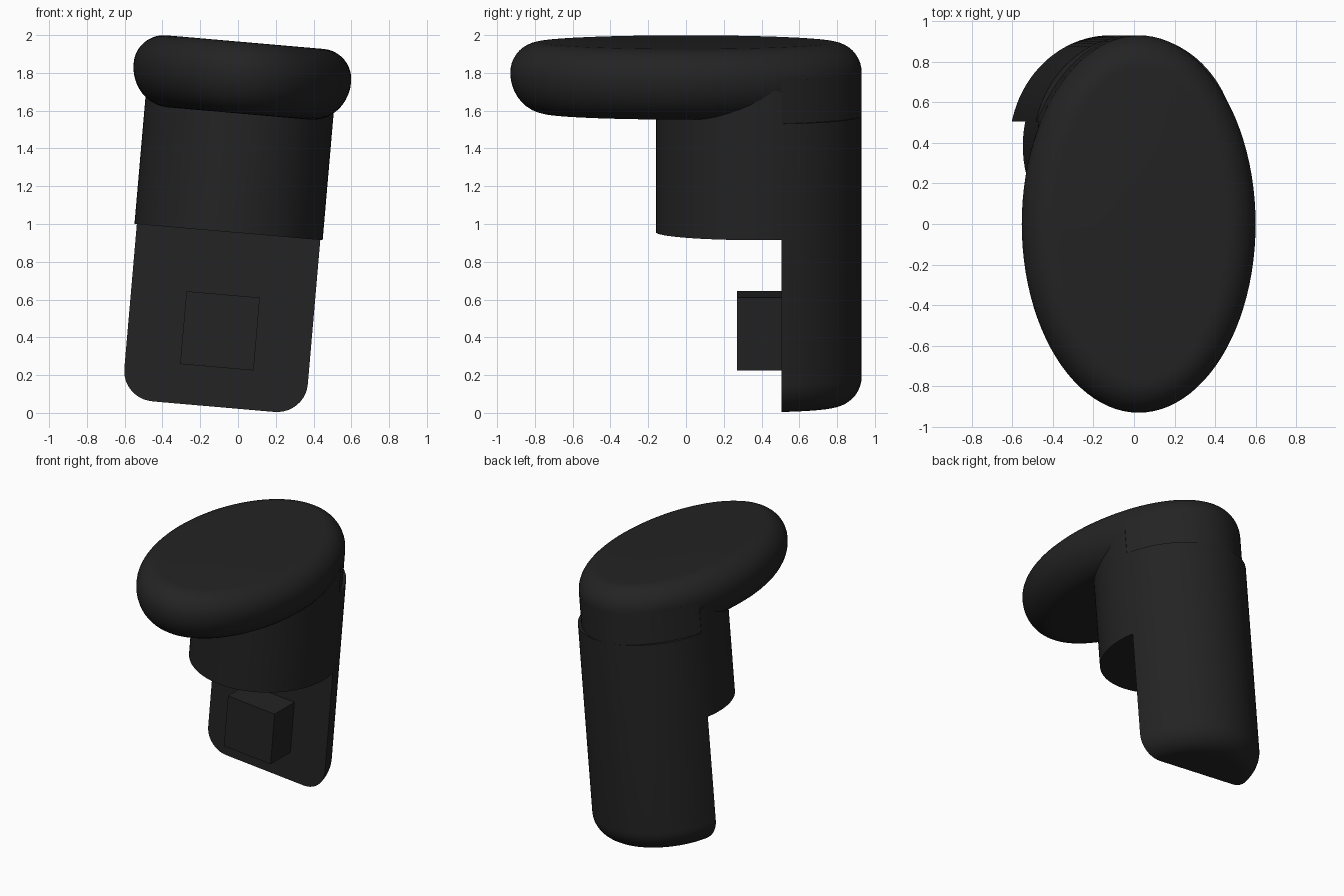
import bpy, bmesh, math

if "Cube" in bpy.data.objects:
    bpy.data.objects.remove(bpy.data.objects["Cube"])

TILT = math.radians(4.95)
ORIGIN = (-0.13, 0.0, 0.033)
SEGS = 96
SPLIT = 0.505      # depth where the back shell meets the front neck

black = bpy.data.materials.new("matte black")
black.diffuse_color = (0.017, 0.017, 0.017, 1)
black.use_nodes = True
black.node_tree.nodes["Principled BSDF"].inputs["Base Color"].default_value = black.diffuse_color


def finish(bm, name, smooth=True):
    bmesh.ops.recalc_face_normals(bm, faces=bm.faces)
    me = bpy.data.meshes.new(name)
    bm.to_mesh(me)
    bm.free()
    me.materials.append(black)
    ob = bpy.data.objects.new(name, me)
    bpy.context.collection.objects.link(ob)
    ob.location = ORIGIN
    ob.rotation_euler = (0, TILT, 0)
    if smooth:
        bpy.ops.object.select_all(action='DESELECT')
        ob.select_set(True)
        bpy.context.view_layer.objects.active = ob
        bpy.ops.object.shade_smooth_by_angle(angle=math.radians(35))
    return ob


def oval_solid(name, rx, ry, cy, profile, keep=0):
    """Loft ovals through (inset, height) pairs; keep=1 / -1 keeps the back / front of SPLIT."""
    bm = bmesh.new()
    rings = []
    for inset, h in profile:
        rings.append([bm.verts.new(((rx - inset) * math.cos(a), cy + (ry - inset) * math.sin(a), h))
                      for a in (2 * math.pi * i / SEGS for i in range(SEGS))])
    for lo, hi in zip(rings, rings[1:]):
        for i in range(SEGS):
            j = (i + 1) % SEGS
            bm.faces.new((lo[i], lo[j], hi[j], hi[i]))
    bm.faces.new(rings[0])
    bm.faces.new(rings[-1])
    if keep:
        cut = bmesh.ops.bisect_plane(bm, geom=bm.verts[:] + bm.edges[:] + bm.faces[:],
                                     plane_co=(0, SPLIT, 0), plane_no=(0, 1, 0),
                                     clear_inner=keep > 0, clear_outer=keep < 0)
        edges = [e for e in cut['geom_cut'] if isinstance(e, bmesh.types.BMEdge)]
        bmesh.ops.holes_fill(bm, edges=edges, sides=0)
    return finish(bm, name)


def round_edge(r_in, r_up, h, bottom, steps=10):
    """Quarter-round profile from a flat end to the wall, or the reverse for the top."""
    pts = []
    for i in range(steps + 1):
        a = math.pi / 2 * i / steps
        if bottom:
            pts.append((r_in * (1 - math.sin(a)), h + r_up * (1 - math.cos(a))))
        else:
            pts.append((r_in * (1 - math.cos(a)), h - r_up * (1 - math.sin(a))))
    return pts


# Oval cap with fully rounded rim
oval_solid("cap", 0.578, 0.93, 0.0,
           round_edge(0.20, 0.215, 1.558, True) + round_edge(0.16, 0.16, 1.937, False)[1:])

# Rim wall running down from the back of the cap
oval_solid("cap_back_wall", 0.578, 0.93, 0.0, [(0, 1.545), (0, 1.776)], keep=1)

# Long back shell with rounded foot
oval_solid("back_shell", 0.5, 0.545, 0.385,
           round_edge(0.16, 0.16, 0.0, True) + [(0, 1.545)], keep=1)

# Short front neck under the cap
oval_solid("front_neck", 0.5, 0.545, 0.385, [(0, 0.928), (0, 1.72)], keep=-1)

# Square peg on the flat face of the shell
bm = bmesh.new()
bmesh.ops.create_cube(bm, size=1)
for v in bm.verts:
    v.co = (v.co.x * 0.39, 0.40 + v.co.y * 0.26, 0.403 + v.co.z * 0.387)
finish(bm, "peg", smooth=False)
